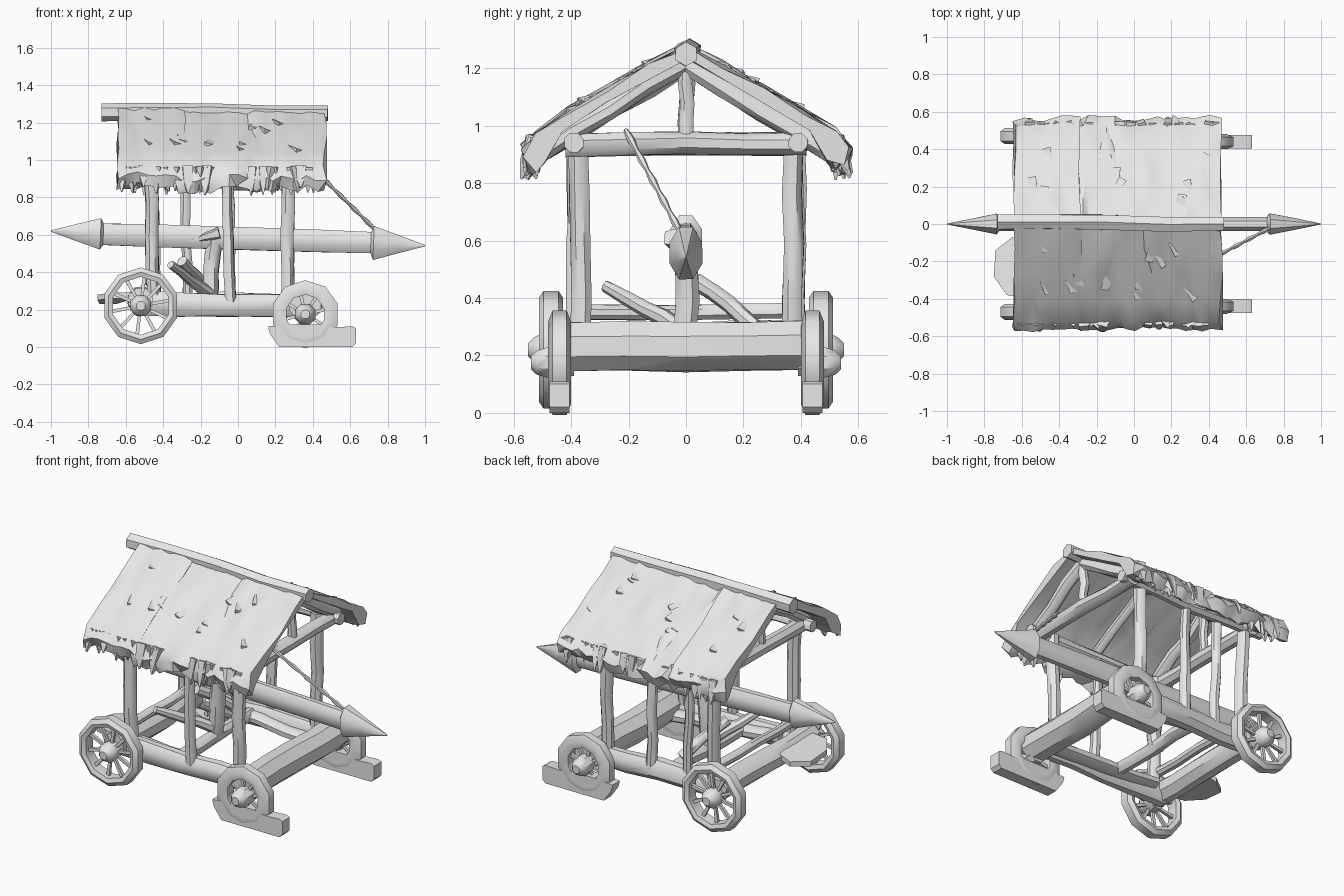
import bpy, bmesh, math, random
from mathutils import Vector

if "Cube" in bpy.data.objects:
    bpy.data.objects.remove(bpy.data.objects["Cube"])

random.seed(4)
V = Vector
grey = bpy.data.materials.new("plain grey")
grey.diffuse_color = (0.8, 0.8, 0.8, 1)
grey.use_nodes = True
grey.node_tree.nodes["Principled BSDF"].inputs["Base Color"].default_value = grey.diffuse_color


def finish(name, bm, angle=40):
    bmesh.ops.recalc_face_normals(bm, faces=bm.faces)
    me = bpy.data.meshes.new(name)
    bm.to_mesh(me)
    bm.free()
    me.materials.append(grey)
    for p in me.polygons:
        p.use_smooth = True
    me.set_sharp_from_angle(angle=math.radians(angle))
    ob = bpy.data.objects.new(name, me)
    bpy.context.collection.objects.link(ob)
    return ob


def loft(bm, rings, closed=False):
    """Skin a list of vertex-position rings."""
    vr = [[bm.verts.new(p) for p in r] for r in rings]
    n = len(vr[0])
    pairs = list(zip(vr, vr[1:])) + ([(vr[-1], vr[0])] if closed else [])
    for a, b in pairs:
        for i in range(n):
            j = (i + 1) % n
            bm.faces.new((a[i], a[j], b[j], b[i]))
    if not closed:
        bm.faces.new(vr[0])
        bm.faces.new(vr[-1])


def log_rings(path, radii, sides=8, flat=1.0, jitter=0.0):
    """Rings along a path; flat squeezes the horizontal cross direction."""
    path = [V(p) for p in path]
    d = (path[-1] - path[0]).normalized()
    side = d.cross(V((0, 0, 1)))
    side = side.normalized() if side.length > 0.1 else V((0, 1, 0))
    up = side.cross(d)
    rings = []
    for p, r in zip(path, radii):
        ring = []
        for i in range(sides):
            a = 2 * math.pi * (i + 0.5) / sides
            k = r * (1 + random.uniform(-jitter, jitter))
            ring.append(p + side * math.cos(a) * k * flat + up * math.sin(a) * k)
        rings.append(ring)
    return rings


def log(name, a, b, r, r2=None, sides=8, flat=1.0, jitter=0.08, bow=0.008):
    a, b = V(a), V(b)
    r2 = r2 or r
    path, radii = [], []
    for i in range(5):
        t = i / 4
        w = bow if 0 < i < 4 else 0
        path.append(a.lerp(b, t) + V([random.uniform(-w, w) for _ in range(3)]))
        radii.append(r + (r2 - r) * t)
    bm = bmesh.new()
    loft(bm, log_rings(path, radii, sides, flat, jitter))
    return finish(name, bm)


def wheel(name, x, y, z, r, inner, width, hub_out, s, spokes=10):
    bm = bmesh.new()
    rings = []
    # rim
    for i in range(10):
        a = 2 * math.pi * (i + 0.5) / 10
        w = width / 2
        mid = (r + inner) / 2
        prof = [(inner, -w * .8), (mid, -w), (r, -w * .6), (r, w * .6), (mid, w), (inner, w * .8)]
        rings.append([V((x + q * math.cos(a), y + h, z + q * math.sin(a))) for q, h in prof])
    loft(bm, rings, closed=True)
    # spokes
    for i in range(spokes):
        a = 2 * math.pi * (i + 0.3) / spokes
        d = V((math.cos(a), 0, math.sin(a)))
        c = V((x, y, z))
        loft(bm, log_rings([c + d * 0.03, c + d * (inner + 0.01)], [0.011, 0.014], 4))
    # hub
    loft(bm, log_rings([(x, y - s * 0.05, z), (x, y + s * 0.035, z), (x, hub_out - s * 0.02, z), (x, hub_out, z)],
                       [0.05, 0.06, 0.045, 0.025], 8))
    return finish(name, bm)


def prism(name, pts, depth):
    """Extrude a flat outline by a vector."""
    bm = bmesh.new()
    loft(bm, [[V(p) for p in pts], [V(p) + V(depth) for p in pts]])
    return finish(name, bm, 35)


# running gear, both sides
for s, side in ((-1, "front"), (1, "back")):
    wheel(side + "_spoked_wheel", -0.52, s * 0.47, 0.22, 0.205, 0.155, 0.085, s * 0.55, s)
    wheel(side + "_sunken_wheel", 0.36, s * 0.44, 0.175, 0.182, 0.105, 0.08, s * 0.54, s, 8)
    outline = [(0.22, 0), (0.61, 0), (0.63, 0.02), (0.63, 0.1), (0.61, 0.11), (0.51, 0.105),
               (0.45, 0.12), (0.28, 0.12), (0.16, 0.11), (0.17, 0.07)]
    prism(side + "_skid_block", [(x, s * 0.405, z) for x, z in outline], (0, s * 0.07, 0))
    # side rail and eave beam
    log(side + "_side_rail", (-0.52, s * 0.37, 0.235), (0.34, s * 0.37, 0.22), 0.07, 0.062, flat=0.75)
    log(side + "_lower_plank", (-0.42, s * 0.33, 0.25), (0.3, s * 0.31, 0.2), 0.035, flat=1.5)
    log(side + "_eave_beam", (-0.58, s * 0.39, 0.94), (0.42, s * 0.39, 0.94), 0.035)
    # posts
    log(side + "_rear_post", (-0.445, s * 0.37, 0.24), (-0.47, s * 0.38, 0.95), 0.037)
    log(side + "_fore_post", (0.265, s * 0.37, 0.22), (0.27, s * 0.375, 0.95), 0.037)
    log(side + "_middle_post", (-0.04, s * 0.39, 0.24), (-0.055, s * 0.38, 0.92), 0.032, 0.028)
log("extra_back_post", (-0.27, 0.37, 0.24), (-0.285, 0.37, 0.95), 0.028)

# axle beams
log("fore_axle_beam", (0.36, -0.43, 0.23), (0.36, 0.43, 0.235), 0.092, jitter=0.05)
log("rear_axle_beam", (-0.52, -0.45, 0.25), (-0.52, 0.45, 0.25), 0.07)
log("rear_cross_pole", (-0.47, -0.36, 0.35), (-0.47, 0.36, 0.355), 0.028)
prism("tail_board", [(-0.55, -0.4, 0.29), (-0.68, -0.38, 0.29), (-0.75, -0.28, 0.28),
                     (-0.74, -0.14, 0.26), (-0.65, -0.07, 0.26), (-0.55, -0.08, 0.29)], (0, 0, -0.03))

# loose braces and the ram's support
log("ram_support", (-0.16, 0, 0.22), (-0.12, 0, 0.58), 0.042, 0.045)
log("support_cross_beam", (-0.15, -0.37, 0.235), (-0.15, 0.37, 0.235), 0.04)
log("front_brace", (-0.36, -0.28, 0.44), (-0.16, -0.02, 0.29), 0.022, 0.035)
log("back_brace", (-0.3, 0.03, 0.46), (-0.15, 0.26, 0.28), 0.03, 0.03)
log("ram_wedge", (-0.25, -0.035, 0.57), (-0.1, -0.045, 0.61), 0.006, 0.035, sides=5)

# battering ram: one lathed log with pointed heads
bm = bmesh.new()
ram = [(-1.0, 0.62, 0.004), (-0.86, 0.612, 0.05), (-0.735, 0.605, 0.09), (-0.72, 0.603, 0.062),
       (-0.4, 0.592, 0.066), (0, 0.58, 0.066), (0.4, 0.568, 0.064), (0.71, 0.558, 0.062),
       (0.725, 0.556, 0.096), (0.85, 0.549, 0.055), (1.0, 0.542, 0.004)]
loft(bm, log_rings([(x, 0, z) for x, z, r in ram], [r for x, z, r in ram], 8, 0.65, 0.03))
finish("battering_ram", bm)

# hanging rope, knotted at several points
bm = bmesh.new()
a, b = V((0.37, -0.21, 0.985)), V((0.73, -0.02, 0.63))
loft(bm, log_rings([a.lerp(b, i / 10) for i in range(11)], [0.008 + 0.006 * (i % 2) for i in range(11)], 6))
finish("rope", bm)

# roof trusses
for x, end in ((0.36, "fore"), (-0.5, "rear")):
    log(end + "_tie_beam", (x, -0.42, 0.93), (x, 0.42, 0.935), 0.043)
    log(end + "_king_post", (x, 0, 0.94), (x, 0, 1.22), 0.027)
    for s, side in ((-1, "front"), (1, "back")):
        log(f"{end}_{side}_rafter", (x, s * 0.52, 0.895), (x, 0, 1.215), 0.035)
for s, side in ((-1, "front"), (1, "back")):
    log(side + "_middle_rafter", (-0.07, s * 0.5, 0.91), (-0.07, 0, 1.215), 0.028)
log("ridge_pole", (-0.73, 0.01, 1.255), (0.48, 0, 1.25), 0.046, 0.042, sides=6)


# thatch: ragged cross-section lofted along the roof, outer skin then inner skin
def thatch(name, x0, x1, s, lift):
    prof = [(0, 1.272), (0.13, 1.205), (0.27, 1.125), (0.41, 1.045), (0.525, 0.97), (0.562, 0.91),
            (0.54, 0.85), (0.49, 0.875), (0.43, 0.985), (0.28, 1.075), (0, 1.235)]
    n = max(6, int((x1 - x0) / 0.045))
    bm = bmesh.new()
    rings = []
    for i in range(n + 1):
        x = x0 + (x1 - x0) * i / n
        ring = []
        drop = random.uniform(-0.03, 0.02)
        for k, (y, z) in enumerate(prof):
            j = 0.012 if k < 5 else 0.006
            edge = k in (5, 6)
            yy = y + (random.uniform(-0.02, 0.02) if edge else 0)
            zz = z + (lift if k < 7 else 0) + random.uniform(-j, j) + (drop if edge else 0)
            ring.append(V((x + random.uniform(-0.012, 0.012), s * yy, zz)))
        rings.append(ring)
    loft(bm, rings)
    bmesh.ops.triangulate(bm, faces=[f for f in bm.faces if len(f.verts) == 4])
    finish(name, bm, 35)
    # shaggy tufts at the eave and on the slope
    bm = bmesh.new()
    for i in range(n):
        x = random.uniform(x0 + 0.03, x1 - 0.03)
        w, l = random.uniform(0.02, 0.04), random.uniform(0.0, 0.05)
        top = V((x, s * 0.52, 0.96))
        tip = V((x + random.uniform(-0.03, 0.03), s * random.uniform(0.51, 0.58), 0.86 - l))
        loft(bm, log_rings([top, top.lerp(tip, 0.6), tip], [w, w * 0.8, 0.005], 4))
    for i in range(n // 2):
        x, t = random.uniform(x0 + 0.06, x1 - 0.06), random.uniform(0.1, 0.7)
        a = V((x, s * 0.5 * t, 1.265 - 0.29 * t + lift))
        b = a + V((random.uniform(-0.05, 0.05), s * 0.07, -0.02))
        loft(bm, log_rings([a, b], [0.012, 0.015], 3, 2.0))
    finish(name + "_tufts", bm, 30)


for s, side in ((-1, "front"), (1, "back")):
    thatch(side + "_rear_thatch", -0.64, -0.29, s, 0.012)
    thatch(side + "_fore_thatch", -0.33, 0.465, s, 0.0)
